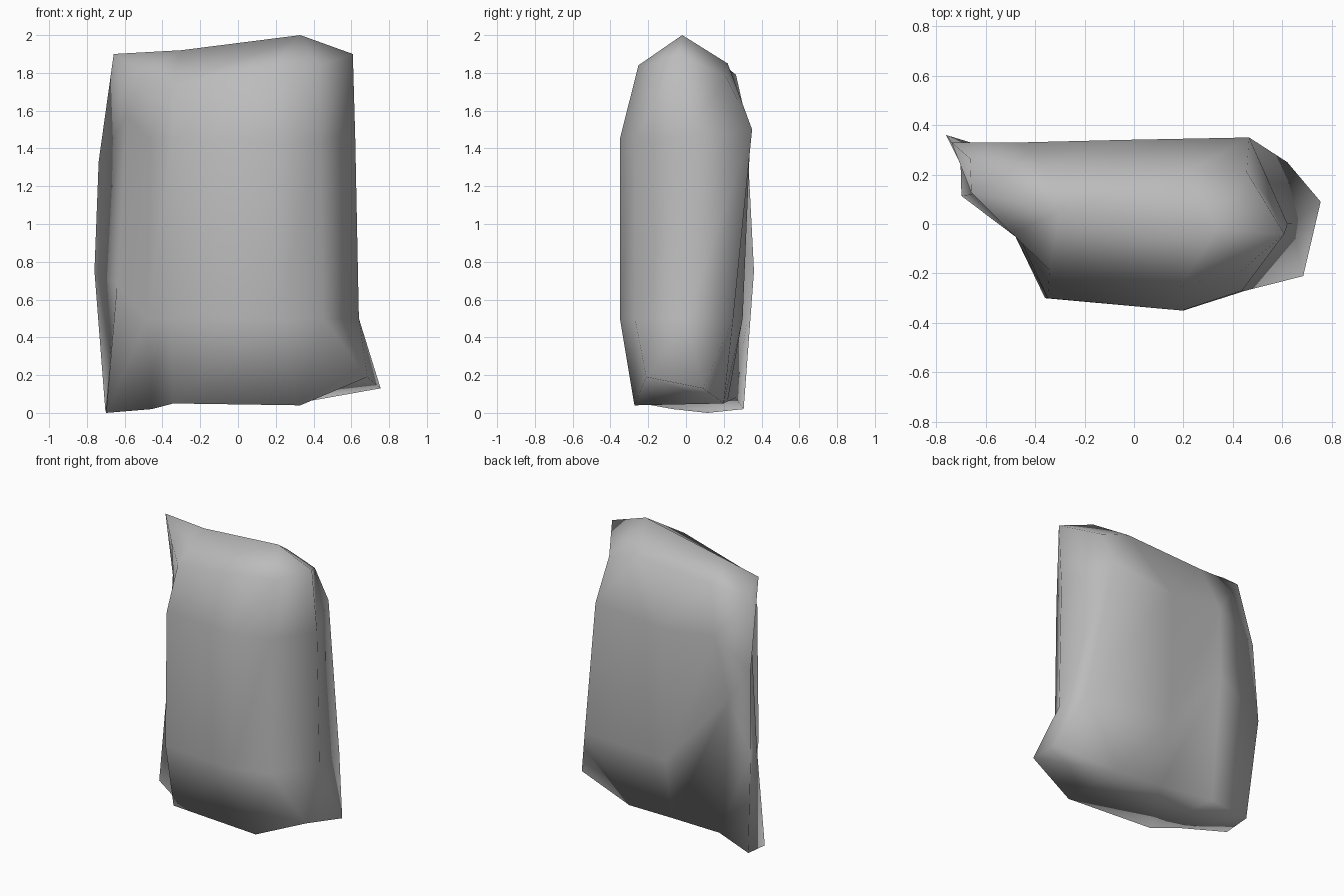
import bpy
import bmesh
from mathutils import Vector

default_cube = bpy.data.objects.get("Cube")
if default_cube:
    bpy.data.objects.remove(default_cube, do_unlink=True)


def make_material(name, colour):
    material = bpy.data.materials.new(name)
    material.use_nodes = True
    material.diffuse_color = colour
    material.node_tree.nodes["Principled BSDF"].inputs["Base Color"].default_value = colour
    return material


# Plan outline of the boulder, one corner per upright edge
outline = {
    "back_fin": (-0.74, 0.34),
    "side_crease": (-0.64, 0.12),
    "side_hollow": (-0.48, -0.05),
    "front_low_x": (-0.36, -0.30),
    "front_high_x": (0.20, -0.35),
    "front_corner": (0.45, -0.27),
    "side_bulge": (0.64, 0.0),
    "back_corner": (0.48, 0.32),
    "back_middle": (-0.05, 0.32),
    "back_dent": (-0.47, 0.30),
}

# Each ring repeats the outline: height, width scale, depth scale
rings = {
    "base": (0.05, 0.95, 0.78),
    "lower": (0.50, 1.0, 1.0),
    "upper": (1.45, 0.97, 1.0),
    "shoulder": (1.84, 0.95, 0.72),
}

# Corners pulled away from the regular rings to make the stone uneven
pulls = {
    ("base", "back_fin"): (0, 0.04, -0.03),
    ("base", "side_crease"): (-0.09, 0.02, -0.05),
    ("base", "side_hollow"): (0, -0.03, -0.03),
    ("base", "front_high_x"): (0.14, 0, -0.01),
    ("base", "front_corner"): (0.257, 0, 0.14),
    ("base", "side_bulge"): (0.147, 0.09, 0.08),
    ("base", "back_corner"): (-0.15, -0.05, 0),
    ("base", "back_middle"): (0, -0.03, 0.01),
    ("base", "back_dent"): (0, 0.03, 0.03),
    ("lower", "back_fin"): (-0.02, 0.02, 0.25),
    ("lower", "side_crease"): (0, 0, 0.18),
    ("lower", "back_corner"): (0.14, -0.07, 0),
    ("lower", "back_middle"): (0, -0.02, 0),
    ("lower", "back_dent"): (-0.05, -0.04, 0.55),
    ("upper", "back_fin"): (-0.02, -0.01, -0.12),
    ("upper", "side_crease"): (0.03, 0, 0.12),
    ("upper", "back_corner"): (0, 0.03, 0.05),
    ("upper", "back_middle"): (0, 0.02, 0),
    ("upper", "back_dent"): (0, 0.03, 0.05),
    ("shoulder", "back_fin"): (0.04, 0.02, -0.05),
    ("shoulder", "side_crease"): (-0.05, 0.04, 0.06),
    ("shoulder", "side_hollow"): (-0.04, 0, -0.04),
    ("shoulder", "front_low_x"): (0, 0.03, -0.10),
    ("shoulder", "side_bulge"): (0, -0.04, 0.06),
    ("shoulder", "back_corner"): (0, -0.02, -0.06),
    ("shoulder", "back_middle"): (0.28, -0.01, 0.01),
    ("shoulder", "back_dent"): (0.08, 0.02, -0.03),
}

bm = bmesh.new()
loops = []
for ring, (height, wide, deep) in rings.items():
    loop = {}
    for corner, (x, y) in outline.items():
        point = Vector((x * wide, y * deep, height))
        point += Vector(pulls.get((ring, corner), (0, 0, 0)))
        loop[corner] = bm.verts.new(point)
    loops.append(loop)

# Walls between neighbouring rings
names = list(outline)
sides = list(zip(names, names[1:] + names[:1]))
for below, above in zip(loops, loops[1:]):
    for here, following in sides:
        bm.faces.new((below[here], below[following], above[following], above[here]))

# Underside panels
base = loops[0]
for panel in (
    ("back_fin", "side_crease", "side_hollow", "back_dent"),
    ("back_dent", "side_hollow", "front_low_x", "back_middle"),
    ("back_middle", "front_low_x", "front_high_x", "back_corner"),
    ("back_corner", "front_high_x", "front_corner", "side_bulge"),
):
    bm.faces.new([base[corner] for corner in panel])

# Crown: every shoulder corner leans on the low end or the peak of the ridge
crown = loops[-1]
ridge_low = bm.verts.new((-0.30, 0.05, 1.92))
ridge_peak = bm.verts.new((0.33, -0.02, 2.0))
low_corners = {"back_fin", "side_crease", "side_hollow", "front_low_x", "back_dent"}
for here, following in sides:
    panel = [crown[here], crown[following]]
    for corner in (following, here):
        tip = ridge_low if corner in low_corners else ridge_peak
        if tip not in panel:
            panel.append(tip)
    bm.faces.new(panel)

bmesh.ops.recalc_face_normals(bm, faces=bm.faces[:])
for face in bm.faces:
    face.smooth = True

mesh = bpy.data.meshes.new("boulder")
bm.to_mesh(mesh)
bm.free()
mesh.materials.append(make_material("stone grey", (0.5, 0.5, 0.5, 1)))
boulder = bpy.data.objects.new("boulder", mesh)
bpy.context.collection.objects.link(boulder)
